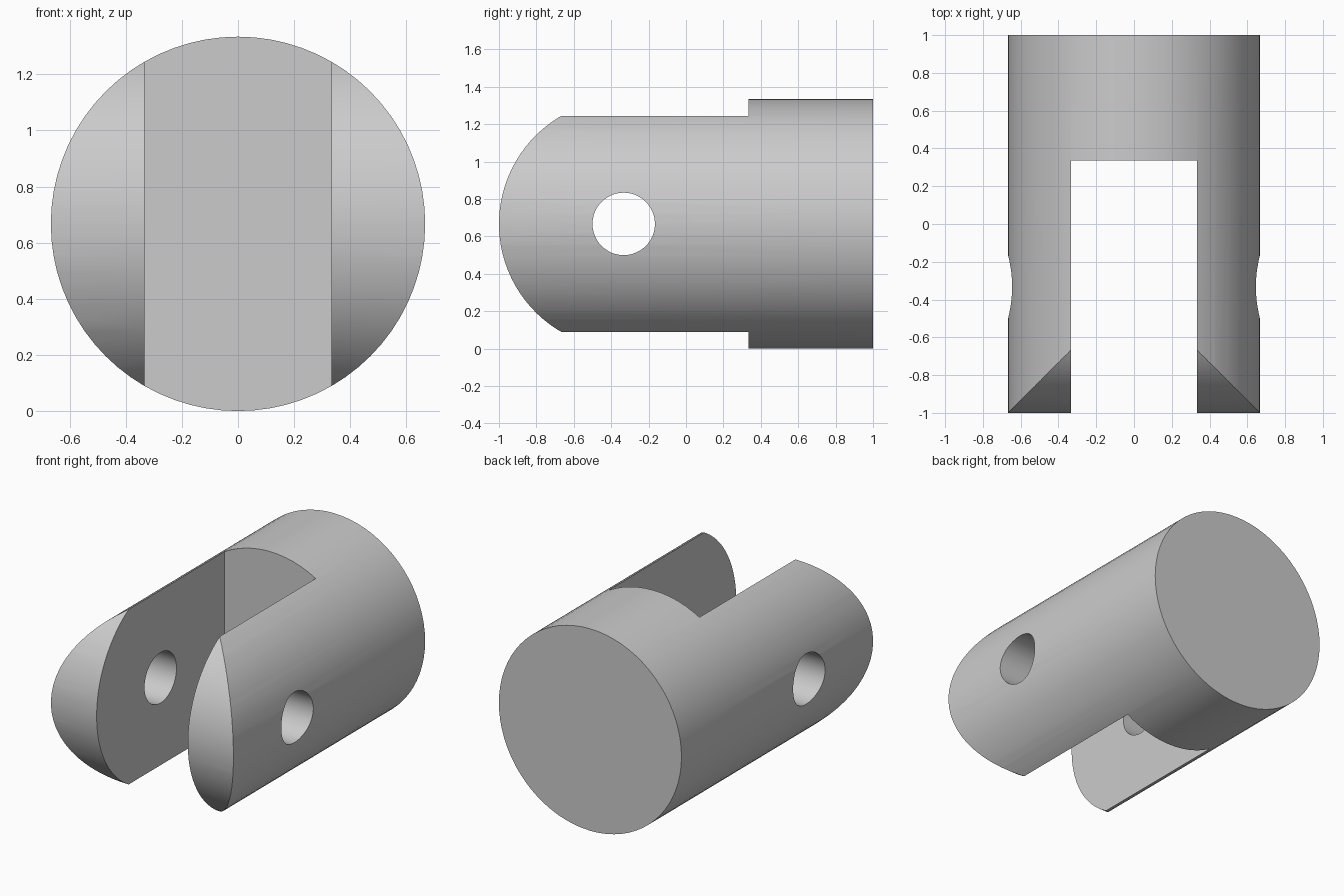
import bpy, bmesh
from math import sin, cos, radians, pi
from mathutils import Matrix, Vector

if "Cube" in bpy.data.objects:
    bpy.data.objects.remove(bpy.data.objects["Cube"])

R, CZ, HOLE_Y = 0.667, 0.667, -0.333


def add_object(name, bm):
    bmesh.ops.recalc_face_normals(bm, faces=bm.faces)
    mesh = bpy.data.meshes.new(name)
    bm.to_mesh(mesh)
    bm.free()
    obj = bpy.data.objects.new(name, mesh)
    bpy.context.collection.objects.link(obj)
    return obj


def cylinder(name, radius, depth, center, axis, segments):
    bm = bmesh.new()
    rot = Matrix.Rotation(pi / 2, 4, 'X' if axis == 'Y' else 'Y')
    bmesh.ops.create_cone(bm, cap_ends=True, segments=segments, radius1=radius,
                          radius2=radius, depth=depth,
                          matrix=Matrix.Translation(center) @ rot)
    return add_object(name, bm)


def prism(name, profile, half_width):
    # extrude a (y, z) profile along x
    bm = bmesh.new()
    face = bm.faces.new([bm.verts.new((-half_width, y, z)) for y, z in profile])
    new = bmesh.ops.extrude_face_region(bm, geom=[face])["geom"]
    verts = [g for g in new if isinstance(g, bmesh.types.BMVert)]
    bmesh.ops.translate(bm, verts=verts, vec=Vector((2 * half_width, 0, 0)))
    return add_object(name, bm)


def cut(obj, tool, operation):
    tool.hide_render = True
    mod = obj.modifiers.new(tool.name, 'BOOLEAN')
    mod.object, mod.operation, mod.solver = tool, operation, 'EXACT'
    bpy.context.view_layer.objects.active = obj
    bpy.ops.object.modifier_apply(modifier=mod.name)
    bpy.data.objects.remove(tool)


# Round rod lying along y
clevis = cylinder("clevis_fork", R, 2.0, (0, 0, CZ), 'Y', 72)

# Slot between the two prongs
slot = prism("slot_cutter", [(-1.3, -0.3), (0.335, -0.3), (0.335, 1.7), (-1.3, 1.7)], 0.333)
cut(clevis, slot, 'DIFFERENCE')

# Rounded prong tips, concentric with the pin hole
arc = [(HOLE_Y - R * cos(radians(a)), CZ + R * sin(radians(a))) for a in range(-70, 71, 4)]
y_end = arc[-1][0]
tips = prism("tip_profile", arc + [(arc[-1][0], 1.7), (1.3, 1.7), (1.3, -0.4), (arc[0][0], -0.4)], 1.0)
cut(clevis, tips, 'INTERSECT')

# Pin hole through both prongs
cut(clevis, cylinder("pin_hole_cutter", 0.167, 2.0, (0, HOLE_Y, CZ), 'X', 48), 'DIFFERENCE')

# Smooth shading with sharp edges
bpy.ops.object.select_all(action='DESELECT')
clevis.select_set(True)
bpy.context.view_layer.objects.active = clevis
bpy.ops.object.shade_smooth_by_angle(angle=radians(30))
